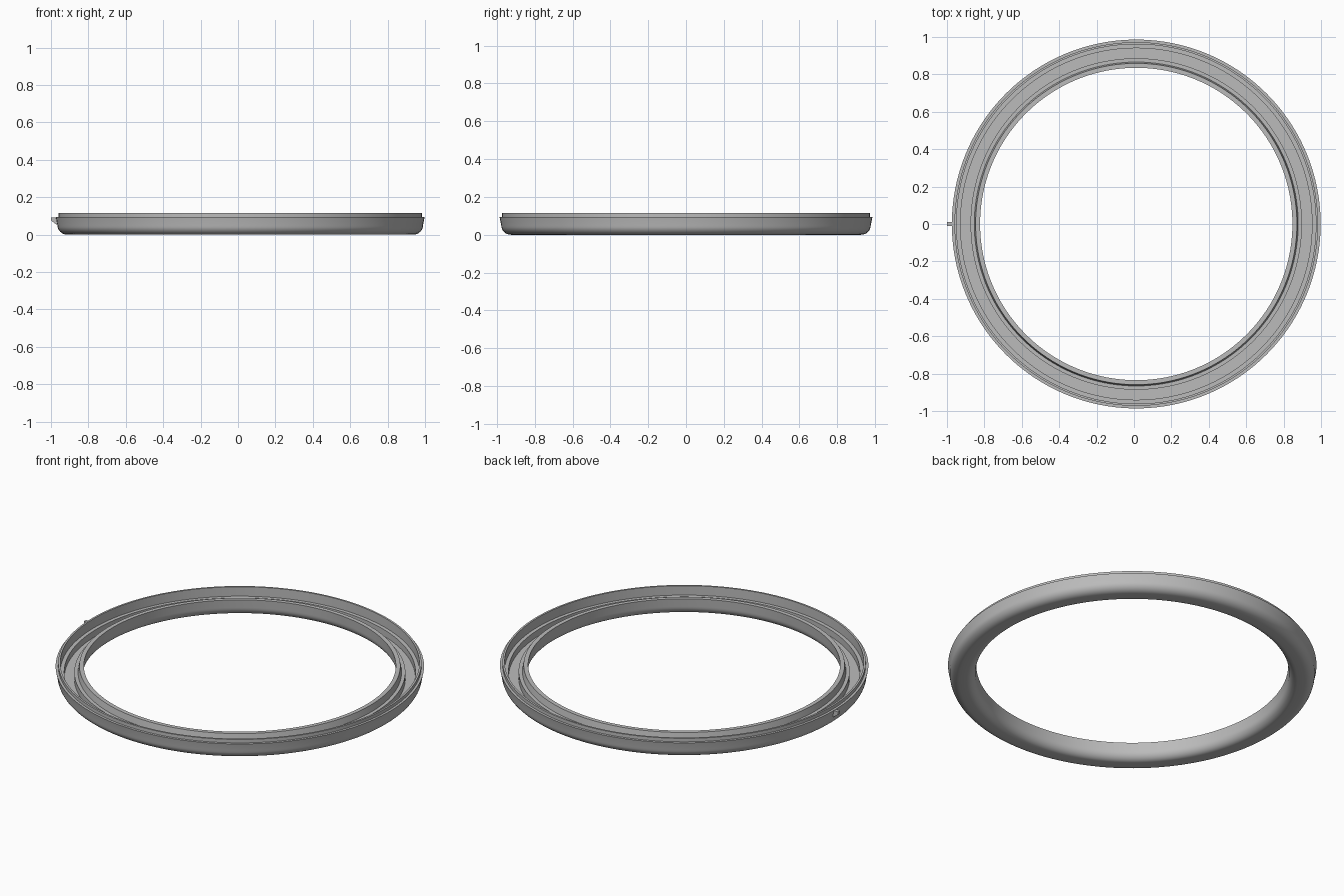
import bpy, bmesh, math
from mathutils import Matrix, Vector

if "Cube" in bpy.data.objects:
    bpy.data.objects.remove(bpy.data.objects["Cube"], do_unlink=True)

CENTRE_X = 0.012      # the ring sits slightly off centre because of the tab
SEGMENTS = 160

grey = bpy.data.materials.new("plain grey")
grey.use_nodes = True
grey.diffuse_color = (0.5, 0.5, 0.5, 1)
grey.node_tree.nodes["Principled BSDF"].inputs["Base Color"].default_value = (0.5, 0.5, 0.5, 1)


def finish(bm, name):
    bmesh.ops.recalc_face_normals(bm, faces=bm.faces[:])
    mesh = bpy.data.meshes.new(name)
    bm.to_mesh(mesh)
    bm.free()
    mesh.materials.append(grey)
    obj = bpy.data.objects.new(name, mesh)
    bpy.context.collection.objects.link(obj)
    bpy.ops.object.select_all(action='DESELECT')
    obj.select_set(True)
    bpy.context.view_layer.objects.active = obj
    bpy.ops.object.shade_smooth_by_angle(angle=math.radians(32))
    return obj


def corner(cx, cz, rx, rz, start, end, steps=8):
    """Rounded corner of the profile as (radius, height) points."""
    angles = [math.radians(start + (end - start) * i / steps) for i in range(steps + 1)]
    return [(cx + rx * math.cos(a), cz + rz * math.sin(a)) for a in angles]


# Ring: rounded underside, stepped channel open at the top
inside = [(0.835, 0.097)]
underside = (corner(0.885, 0.05, 0.046, 0.05, 180, 270)
             + corner(0.925, 0.05, 0.052, 0.05, 270, 360))
rim = [(0.986, 0.095), (0.972, 0.095), (0.972, 0.115), (0.961, 0.115)]
channel = [(0.961, 0.06), (0.94, 0.06), (0.94, 0.022), (0.886, 0.022),
           (0.886, 0.06), (0.866, 0.06), (0.859, 0.097)]
profile = inside + underside + rim + channel

bm = bmesh.new()
verts = [bm.verts.new((r, 0, z)) for r, z in profile]
edges = [bm.edges.new((a, b)) for a, b in zip(verts, verts[1:] + verts[:1])]
bmesh.ops.spin(bm, geom=verts + edges, cent=(0, 0, 0), axis=(0, 0, 1),
               angle=2 * math.pi, steps=SEGMENTS, use_merge=True)
bmesh.ops.remove_doubles(bm, verts=bm.verts[:], dist=0.0001)
bmesh.ops.translate(bm, verts=bm.verts[:], vec=(CENTRE_X, 0, 0))
finish(bm, "channel_ring")

# Tab: small wedge for opening, on the right side
bm = bmesh.new()
wedge = [(-0.964, 0.093), (-1.0, 0.093), (-1.0, 0.076), (-0.972, 0.055), (-0.955, 0.055)]
face = bm.faces.new([bm.verts.new((x, -0.01, z)) for x, z in wedge])
side = bmesh.ops.extrude_face_region(bm, geom=[face])
bmesh.ops.translate(bm, vec=(0, 0.02, 0),
                    verts=[v for v in side["geom"] if isinstance(v, bmesh.types.BMVert)])
finish(bm, "opening_tab")
